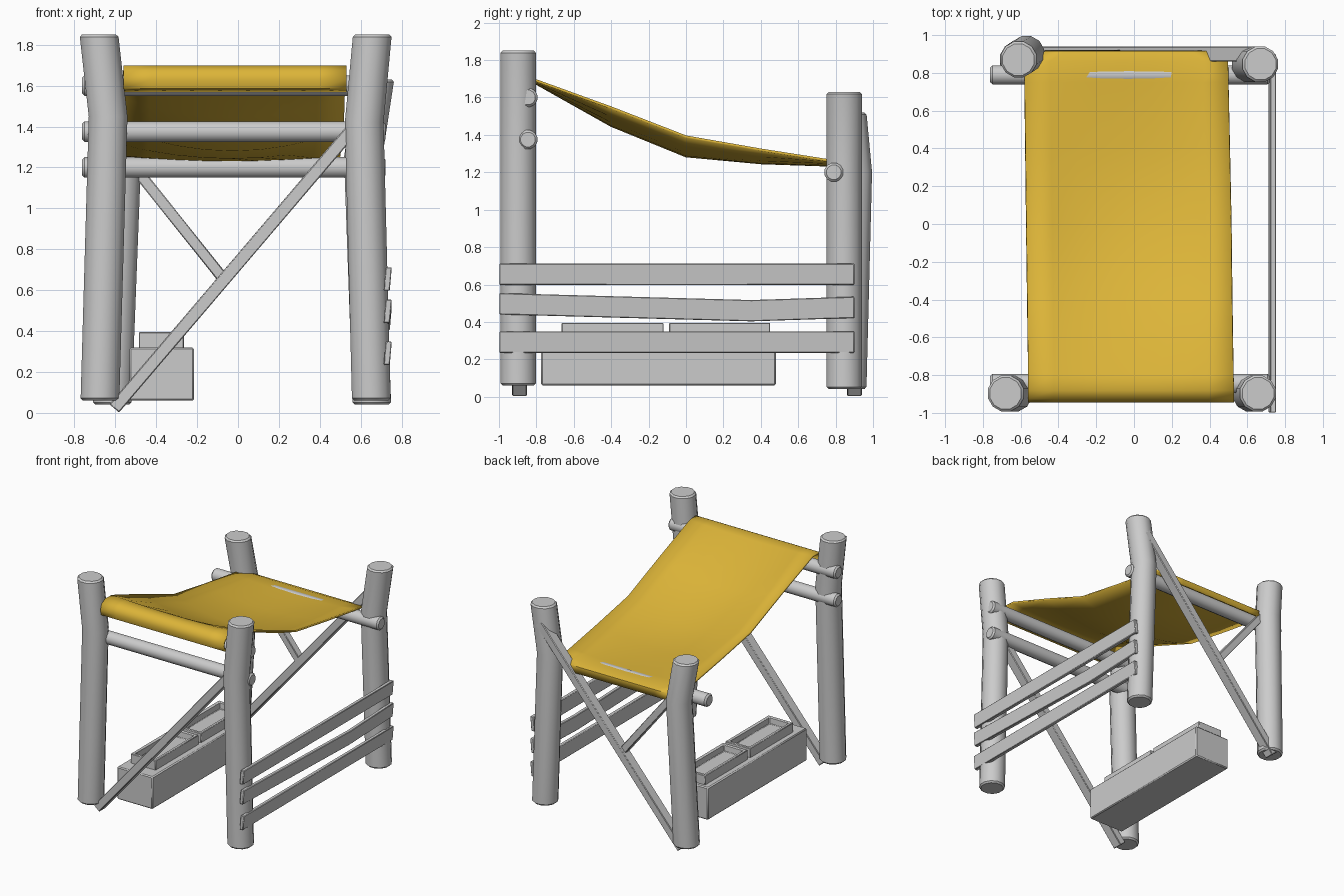
import bpy, math
from mathutils import Vector

if "Cube" in bpy.data.objects:
    bpy.data.objects.remove(bpy.data.objects["Cube"])


def make(name, verts, faces, bevel=0.0, angle=35):
    me = bpy.data.meshes.new(name)
    me.from_pydata([tuple(v) for v in verts], [], faces)
    me.update()
    ob = bpy.data.objects.new(name, me)
    bpy.context.collection.objects.link(ob)
    bpy.ops.object.select_all(action='DESELECT')
    ob.select_set(True)
    bpy.context.view_layer.objects.active = ob
    bpy.ops.object.mode_set(mode='EDIT')
    bpy.ops.mesh.select_all(action='SELECT')
    bpy.ops.mesh.normals_make_consistent(inside=False)
    bpy.ops.object.mode_set(mode='OBJECT')
    if bevel:
        b = ob.modifiers.new("bevel", 'BEVEL')
        b.width = bevel
        b.segments = 1
    bpy.ops.object.shade_smooth_by_angle(angle=math.radians(angle))
    return ob


def loft(name, rings, **kw):
    """Join equal rings of points into a capped solid."""
    n = len(rings[0])
    faces = [tuple(range(n)), tuple(range((len(rings) - 1) * n, len(rings) * n))]
    for i in range(len(rings) - 1):
        for j in range(n):
            k = (j + 1) % n
            faces.append((i * n + j, i * n + k, (i + 1) * n + k, (i + 1) * n + j))
    return make(name, [p for r in rings for p in r], faces, **kw)


def log(name, path, r, along_x=False, sides=12):
    """Round timber through the path points, with chamfered ends."""
    pts = [Vector(p) for p in path]
    c = 0.012
    d0 = (pts[1] - pts[0]).normalized() * c
    d1 = (pts[-1] - pts[-2]).normalized() * c
    stations = [(pts[0], r - c), (pts[0] + d0, r)] + [(p, r) for p in pts[1:-1]]
    stations += [(pts[-1] - d1, r), (pts[-1], r - c)]
    rings = []
    for p, q in stations:
        ring = []
        for i in range(sides):
            a = 2 * math.pi * (i + 0.5) / sides
            u, v = q * math.cos(a), q * math.sin(a)
            ring.append(p + (Vector((0, u, v)) if along_x else Vector((u, v, 0))))
        rings.append(ring)
    return loft(name, rings)


def block(name, x0, x1, y0, y1, z0, z1, bevel=0.008):
    rings = [[(x0, y0, z), (x1, y0, z), (x1, y1, z), (x0, y1, z)] for z in (z0, z1)]
    return loft(name, rings, bevel=bevel)


def brace(name, a, b, y, width, depth):
    """Squared timber in an xz plane from a to b."""
    a, b = Vector((a[0], y, a[1])), Vector((b[0], y, b[1]))
    d = (b - a).normalized()
    s = Vector((d.z, 0, -d.x)) * width / 2
    t = Vector((0, depth / 2, 0))
    return loft(name, [[p - s - t, p + s - t, p + s + t, p - s + t] for p in (a, b)], bevel=0.005)


# Four bent corner posts
log("front_left_post", [(-0.675, -0.897, 0.06), (-0.635, -0.897, 1.45), (-0.68, -0.897, 1.85)], 0.098)
log("front_right_post", [(0.652, -0.897, 0.06), (0.617, -0.897, 1.42), (0.657, -0.897, 1.85)], 0.098)
log("back_left_post", [(-0.615, 0.87, 0.04), (-0.57, 0.9, 1.2), (-0.612, 0.87, 1.52)], 0.098)
log("back_right_post", [(0.655, 0.846, 0.04), (0.612, 0.846, 1.25), (0.67, 0.846, 1.63)], 0.097)

# Round crossbars
for name, y, z in (("front_upper_bar", -0.845, 1.60), ("front_lower_bar", -0.845, 1.375),
                   ("back_bar", 0.79, 1.20)):
    log(name, [(-0.762, y, z), (0, y, z), (0.72, y, z)], 0.052, along_x=True)

# Diagonal braces
brace("front_brace", (-0.605, 0.022), (0.6, 1.435), -0.89, 0.062, 0.08)
brace("back_long_brace", (-0.605, 0.022), (0.655, 1.5), 0.9, 0.062, 0.08)
brace("back_short_brace", (-0.57, 1.28), (-0.075, 0.66), 0.89, 0.055, 0.06)

# Side planks, the middle one bowed
planks = {"lower": [(-0.998, 0.292), (0.9, 0.292)],
          "middle": [(-0.998, 0.497), (0.35, 0.46), (0.9, 0.478)],
          "upper": [(-0.998, 0.655), (0.9, 0.655)]}
for name, path in planks.items():
    loft("side_plank_" + name,
         [[(0.712, y, z - 0.057), (0.742, y, z - 0.057), (0.752, y, z + 0.057), (0.722, y, z + 0.057)]
          for y, z in path], bevel=0.004)

# Storage box with two open trays on top
block("storage_box", -0.53, -0.215, -0.775, 0.48, 0.06, 0.32)
for i, (y0, y1) in enumerate(((-0.665, -0.12), (-0.09, 0.45))):
    x0, x1, w = -0.485, -0.265, 0.025
    levels = [(0, 0.31), (0, 0.395), (w, 0.395), (w + 0.005, 0.345)]
    loft("box_tray_%d" % (i + 1),
         [[(x0 + o, y0 + o, z), (x1 - o, y0 + o, z), (x1 - o, y1 - o, z), (x0 + o, y1 - o, z)]
          for o, z in levels], bevel=0.004)

# Canvas sheet: y, edge height, centre height, left x, right x
rows = [(-0.885, 1.575, 1.575, -0.56, 0.53), (-0.925, 1.59, 1.59, -0.56, 0.53),
        (-0.937, 1.63, 1.63, -0.56, 0.53), (-0.92, 1.67, 1.67, -0.56, 0.53),
        (-0.88, 1.692, 1.692, -0.56, 0.53), (-0.8, 1.69, 1.675, -0.56, 0.527),
        (-0.4, 1.545, 1.45, -0.565, 0.52), (0, 1.39, 1.287, -0.57, 0.515),
        (0.4, 1.32, 1.25, -0.575, 0.507), (0.75, 1.265, 1.238, -0.58, 0.5),
        (0.86, 1.25, 1.242, -0.58, 0.498), (0.91, 1.225, 1.225, -0.47, 0.39),
        (0.912, 1.175, 1.175, -0.47, 0.39)]
n = 8
verts, faces = [], []
for y, e, c, xl, xr in rows:
    for j in range(n + 1):
        u = 2 * j / n - 1
        verts.append((xl + (xr - xl) * j / n, y, c + (e - c) * u * u))
for i in range(len(rows) - 1):
    for j in range(n):
        a = i * (n + 1) + j
        faces.append((a, a + 1, a + n + 2, a + n + 1))
canvas = make("canvas_sheet", verts, faces, angle=50)
sol = canvas.modifiers.new("thickness", 'SOLIDIFY')
sol.thickness = 0.014
sol.offset = 0
mat = bpy.data.materials.new("yellow_canvas")
mat.diffuse_color = (0.72, 0.46, 0.04, 1)
mat.use_nodes = True
mat.node_tree.nodes["Principled BSDF"].inputs["Base Color"].default_value = mat.diffuse_color
canvas.data.materials.append(mat)
